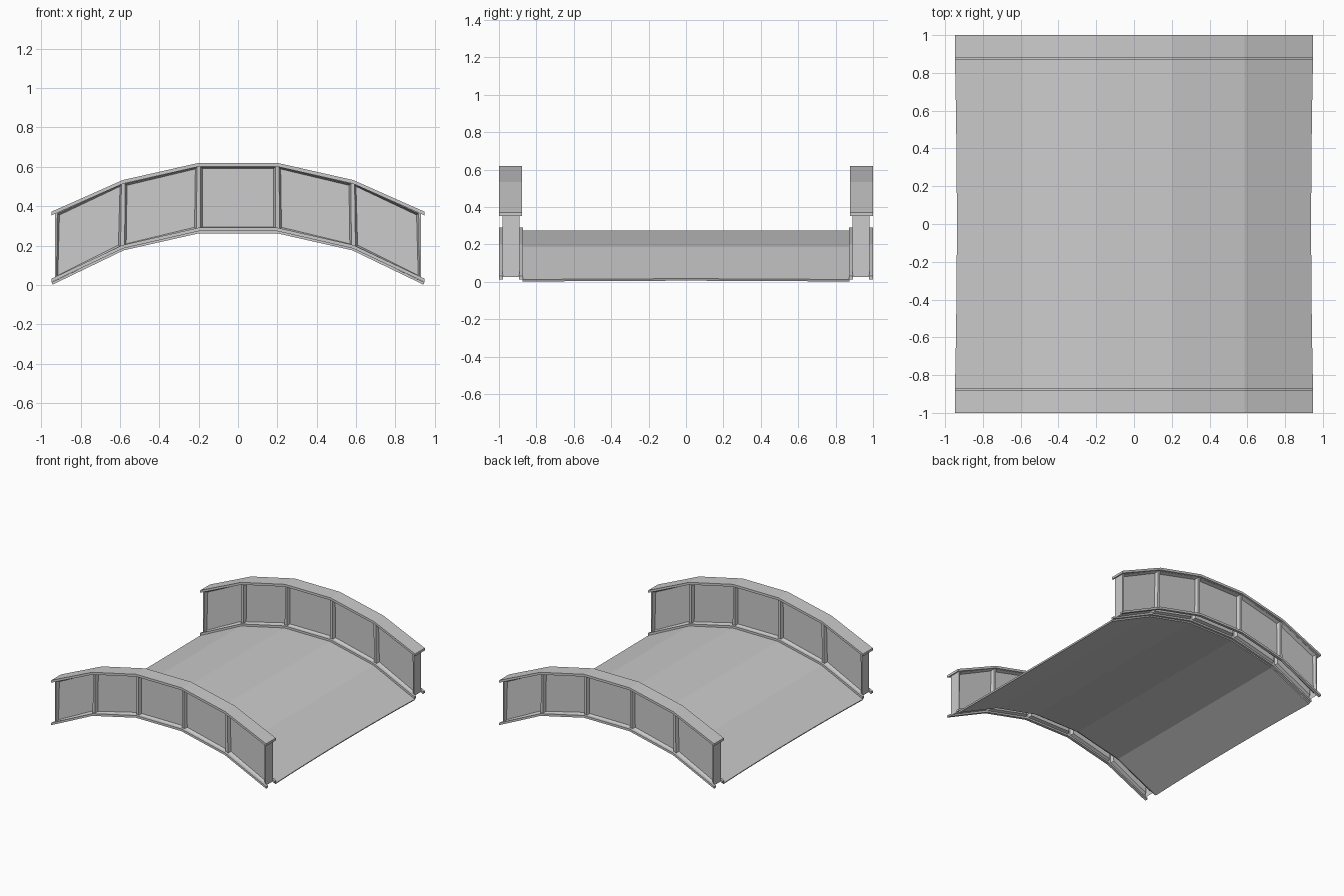
import bpy, bmesh

if "Cube" in bpy.data.objects:
    bpy.data.objects.remove(bpy.data.objects["Cube"])

# Half arch profiles (x, z), mirrored in x to give the full five-bay arch
def arch(half):
    return [(-x, z) for x, z in reversed(half)] + list(half)

CAP = arch([(0.2, 0.62), (0.585, 0.533), (0.948, 0.372)])
LEDGE = arch([(0.2, 0.291), (0.585, 0.203), (0.948, 0.032)])
WALL_TOP = arch([(0.2, 0.61), (0.585, 0.523), (0.93, 0.37)])
WALL_LOW = arch([(0.2, 0.276), (0.585, 0.188), (0.93, 0.026)])


def finish(name, bm, mirror=True):
    me = bpy.data.meshes.new(name)
    bm.to_mesh(me)
    bm.free()
    ob = bpy.data.objects.new(name, me)
    bpy.context.collection.objects.link(ob)
    if mirror:
        mod = ob.modifiers.new("other_side", 'MIRROR')
        mod.use_axis = (False, True, False)
    return ob


def strip(name, top, thick, y0, y1):
    """Arched bar: rectangular section swept along the profile."""
    bm = bmesh.new()
    rings = [[bm.verts.new(p) for p in ((x, y0, z), (x, y1, z),
                                        (x, y1, z - thick), (x, y0, z - thick))]
             for x, z in top]
    for a, b in zip(rings, rings[1:]):
        for i in range(4):
            j = (i + 1) % 4
            bm.faces.new((a[i], a[j], b[j], b[i]))
    bm.faces.new(rings[0])
    bm.faces.new(rings[-1])
    bmesh.ops.recalc_face_normals(bm, faces=bm.faces)
    return finish(name, bm)


# Handrail cap and the two ledges at the foot of each parapet
strip("handrail_cap", CAP, 0.019, 0.878, 1.0)
strip("outer_ledge", LEDGE, 0.018, 0.978, 1.0)
strip("inner_ledge", LEDGE, 0.018, 0.872, 0.892)

# Parapet wall: hollow shell, open underneath, with recessed bay panels
bm = bmesh.new()
cols = []
for (xt, zt), (xl, zl) in zip(WALL_TOP, WALL_LOW):
    cols.append([bm.verts.new(p) for p in ((xl, 0.89, zl), (xt, 0.89, zt),
                                           (xt, 0.98, zt), (xl, 0.98, zl))])
bays = []
for a, b in zip(cols, cols[1:]):
    bays.append(bm.faces.new((a[0], b[0], b[1], a[1])))
    bays.append(bm.faces.new((b[3], a[3], a[2], b[2])))
    bm.faces.new((a[1], b[1], b[2], a[2]))
bm.faces.new((cols[0][0], cols[0][1], cols[0][2], cols[0][3]))
bm.faces.new((cols[-1][3], cols[-1][2], cols[-1][1], cols[-1][0]))
bm.normal_update()
bmesh.ops.inset_individual(bm, faces=bays, thickness=0.014, depth=0)
bm.normal_update()
bmesh.ops.inset_individual(bm, faces=bays, thickness=0.013, depth=-0.025)
finish("parapet_wall", bm)

# Deck: thin arched sheet whose ends curve in slightly at mid width
bm = bmesh.new()
N = 12
rows = []
for k in range(N + 1):
    t = -1 + 2 * k / N
    end = 0.938 + 0.01 * t * t
    prof = arch([(0.2, 0.274), (0.585, 0.187), (end, 0.012 + 0.5 * (0.948 - end))])
    rows.append([bm.verts.new((x, 0.875 * t, z)) for x, z in prof])
for a, b in zip(rows, rows[1:]):
    for i in range(5):
        bm.faces.new((a[i], a[i + 1], b[i + 1], b[i]))
deck = finish("deck", bm, mirror=False)
mod = deck.modifiers.new("thickness", 'SOLIDIFY')
mod.thickness = 0.012
mod.offset = -1
